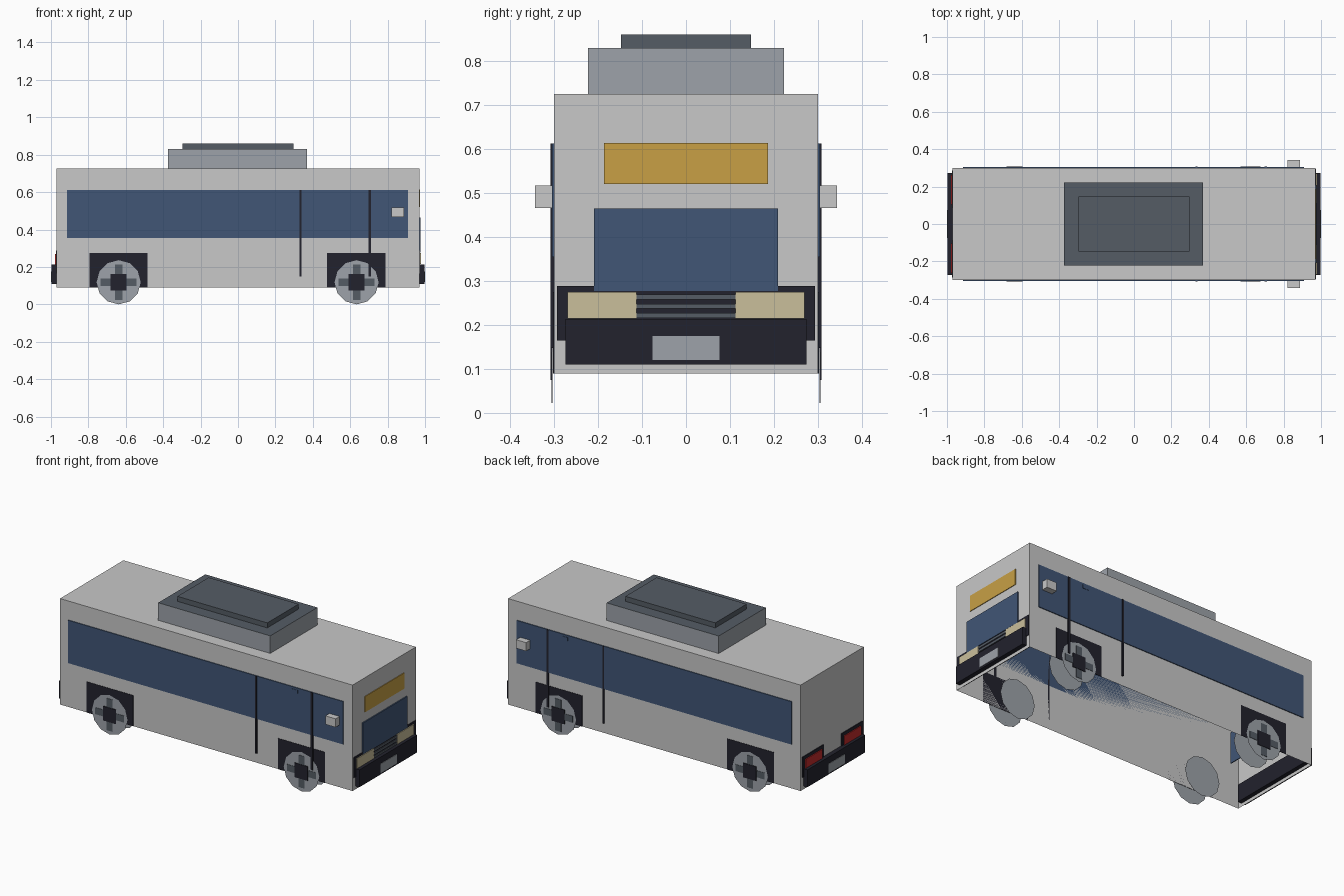
import bpy, bmesh, math

old = bpy.data.objects.get("Cube")
if old:
    bpy.data.objects.remove(old, do_unlink=True)


def material(name, r, g, b):
    m = bpy.data.materials.new(name)
    m.use_nodes = True
    m.diffuse_color = (r, g, b, 1)
    m.node_tree.nodes["Principled BSDF"].inputs["Base Color"].default_value = (r, g, b, 1)
    return m


BODY = material("body_grey", 0.58, 0.58, 0.58)
GLASS = material("blue_glass", 0.052, 0.092, 0.18)
DARK = material("black_trim", 0.016, 0.016, 0.026)
LIGHT = material("light_metal", 0.34, 0.365, 0.40)
STEEL = material("dark_steel", 0.09, 0.107, 0.13)
AMBER = material("amber_sign", 0.578, 0.352, 0.06)
CREAM = material("cream_lamp", 0.59, 0.52, 0.33)
RED = material("red_lamp", 0.55, 0.025, 0.025)


def finish(bm, name, *mats):
    mesh = bpy.data.meshes.new(name)
    bm.to_mesh(mesh)
    bm.free()
    for m in mats:
        mesh.materials.append(m)
    ob = bpy.data.objects.new(name, mesh)
    bpy.context.collection.objects.link(ob)
    return ob


def box(name, mat, xs, ys, zs, top=None, open_bottom=False):
    """Box from ranges; optional top material and open underside."""
    bm = bmesh.new()
    bmesh.ops.create_cube(bm, size=1)
    for v in bm.verts:
        v.co = [(min(r) + max(r)) / 2 + c * (max(r) - min(r))
                for r, c in zip((xs, ys, zs), v.co)]
    bm.normal_update()
    if top:
        for f in bm.faces:
            f.material_index = int(f.normal.z > 0.9)
    if open_bottom:
        bmesh.ops.delete(bm, geom=[f for f in bm.faces if f.normal.z < -0.9],
                         context='FACES_ONLY')
    return finish(bm, name, mat, *([top] if top else []))


def disc(name, mat, x, y, z, radius, sides=12):
    """Flat wheel face turned towards the side."""
    bm = bmesh.new()
    ring = []
    for i in range(sides):
        a = 2 * math.pi * i / sides
        ring.append(bm.verts.new((x + radius * math.cos(a), y, z + radius * math.sin(a))))
    if y > 0:
        ring.reverse()
    bm.faces.new(ring)
    return finish(bm, name, mat)


# Body shell and roof unit
box("body_shell", BODY, (-0.97, 0.97), (-0.3, 0.3), (0.09, 0.725), open_bottom=True)
box("roof_unit", LIGHT, (-0.373, 0.37), (-0.223, 0.223), (0.725, 0.83), top=STEEL)
box("roof_cover", STEEL, (-0.298, 0.298), (-0.148, 0.148), (0.83, 0.86))

# Sides: windows, doors, mirrors, arches and wheels
for side, s in (("left", 1), ("right", -1)):
    def out(a, b):
        return (s * a, s * b)

    box(f"side_window_{side}", GLASS, (-0.913, 0.91), out(0.3, 0.305), (0.355, 0.612))
    for n, x, half in (("rear", 0.334, 0.005), ("front", 0.704, 0.007)):
        box(f"door_seam_{n}_{side}", DARK, (x - half, x + half), out(0.3, 0.308), (0.148, 0.612))
    box(f"door_button_{side}", GLASS, (0.57, 0.61), out(0.3, 0.307), (0.58, 0.6))
    box(f"mirror_{side}", BODY, (0.82, 0.887), out(0.305, 0.343), (0.466, 0.517))

    for end, x in (("front", 0.634), ("rear", -0.638)):
        box(f"wheel_arch_{end}_{side}", DARK, (x - 0.157, x + 0.154),
            out(0.3, 0.302), (0.09, 0.275))
        disc(f"wheel_inner_{end}_{side}", LIGHT, x, s * 0.2, 0.118, 0.118)
        disc(f"wheel_outer_{end}_{side}", LIGHT, x, s * 0.304, 0.118, 0.118)
        for n, w, h in (("across", 0.096, 0.02), ("upright", 0.02, 0.096)):
            box(f"wheel_spoke_{n}_{end}_{side}", STEEL, (x - w, x + w),
                out(0.304, 0.306), (0.118 - h, 0.118 + h))
        box(f"wheel_hub_{end}_{side}", DARK, (x - 0.043, x + 0.043),
            out(0.304, 0.308), (0.075, 0.161))

    # Lamps
    box(f"headlight_{side}", CREAM, (0.97, 0.979), out(0.112, 0.27), (0.215, 0.275))
    box(f"tail_surround_{side}", DARK, (-0.974, -0.97), out(0.085, 0.285), (0.165, 0.288))
    box(f"tail_light_{side}", RED, (-0.979, -0.97), out(0.105, 0.262), (0.2, 0.268))

# Front face
box("destination_sign", AMBER, (0.97, 0.974), (-0.186, 0.186), (0.52, 0.614))
box("windscreen", GLASS, (0.97, 0.977), (-0.209, 0.209), (0.277, 0.465))
box("front_surround", DARK, (0.97, 0.974), (-0.293, 0.293), (0.165, 0.288))
for i in range(3):
    z = 0.221 + i * 0.021
    box(f"grille_bar_{i + 1}", STEEL, (0.97, 0.978), (-0.112, 0.112), (z - 0.005, z + 0.006))

# Rear screen set inside the shell
box("rear_screen", GLASS, (-0.845, -0.84), (-0.209, 0.209), (0.277, 0.465))

# Bumpers with blank plates
for end, s in (("front", 1), ("rear", -1)):
    box(f"bumper_{end}", DARK, (s * 0.945, s * 0.997), (-0.274, 0.274), (0.11, 0.214))
    box(f"bumper_plate_{end}", LIGHT, (s * 0.997, s), (-0.076, 0.076), (0.12, 0.175))
